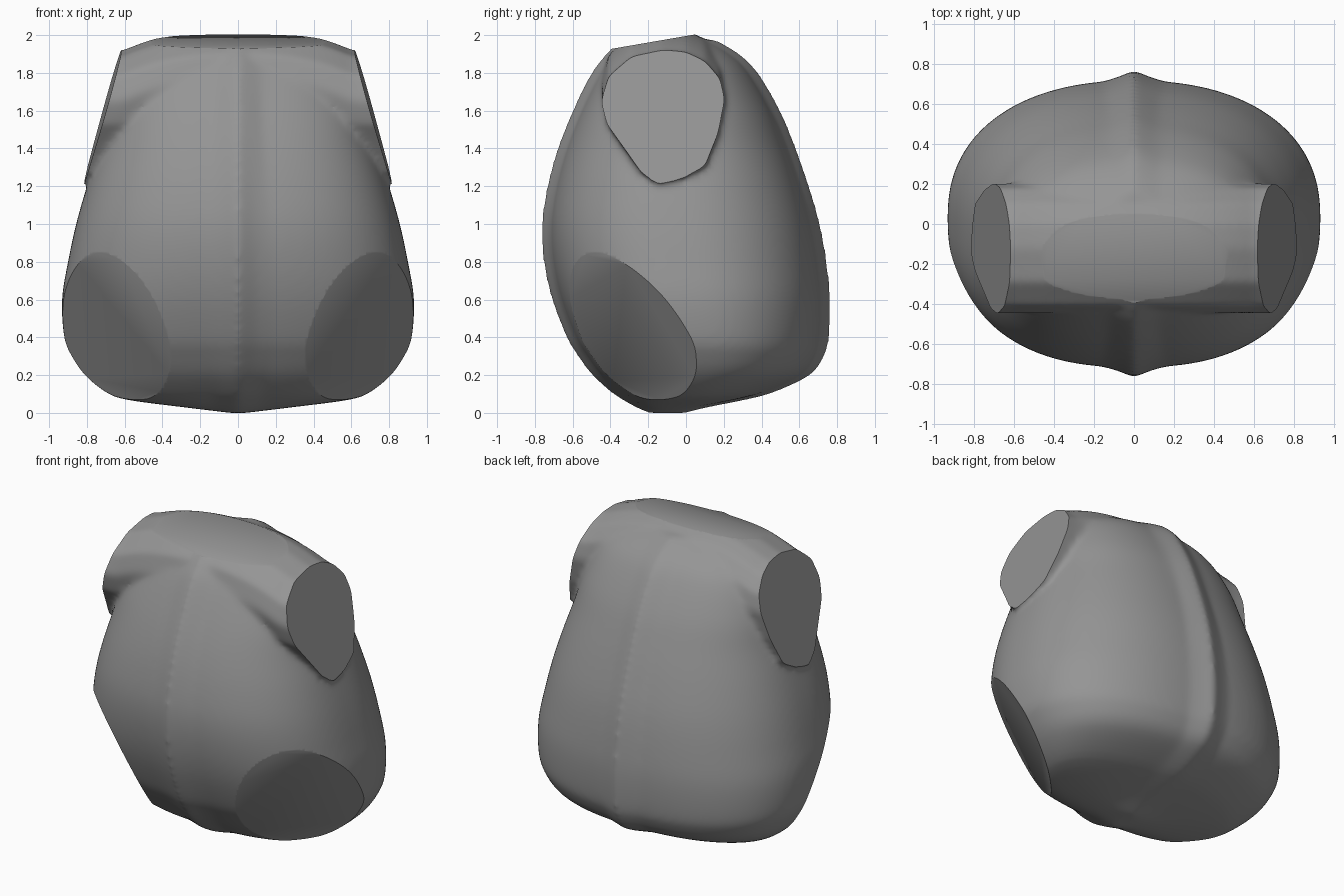
import bpy, bmesh, math
from mathutils import Vector

cube = bpy.data.objects.get("Cube")
if cube:
    bpy.data.objects.remove(cube, do_unlink=True)

SIDES = 96
STEPS = 4
KEEL, KEEL_WIDTH = 0.05, 0.13

# Trunk levels: height, half width, front y, back y
LEVELS = [
    (0.0, 0.04, -0.2, 0.0), (0.03, 0.29, -0.27, 0.12), (0.07, 0.59, -0.34, 0.32),
    (0.11, 0.7, -0.4, 0.47), (0.2, 0.81, -0.5, 0.66), (0.3, 0.88, -0.575, 0.735),
    (0.4, 0.92, -0.635, 0.76), (0.6, 0.932, -0.712, 0.767), (0.8, 0.9, -0.756, 0.748),
    (1.0, 0.857, -0.766, 0.712), (1.2, 0.8, -0.737, 0.655), (1.4, 0.735, -0.682, 0.585),
    (1.6, 0.68, -0.603, 0.502), (1.8, 0.59, -0.503, 0.385), (1.9, 0.46, -0.425, 0.285),
    (1.975, 0.28, -0.35, 0.16),
]

# Shoulder cross-section in y, z
SHOULDER = [
    (-0.12, 1.915), (0.0, 1.905), (0.1, 1.86), (0.18, 1.77), (0.205, 1.66), (0.17, 1.48),
    (0.1, 1.31), (-0.02, 1.25), (-0.15, 1.22), (-0.24, 1.28), (-0.42, 1.53),
    (-0.45, 1.65), (-0.41, 1.78), (-0.29, 1.88),
]


def power(v, n):
    return math.copysign(abs(v) ** n, v)


def smooth_levels():
    last = len(LEVELS) - 1
    for i in range(last):
        a, b, c, d = (LEVELS[min(max(i + k, 0), last)] for k in (-1, 0, 1, 2))
        for s in range(STEPS):
            t = s / STEPS
            yield [q + t / 2 * (r - p + t * (2 * p - 5 * q + 4 * r - w + t * (3 * q - p - 3 * r + w)))
                   for p, q, r, w in zip(a, b, c, d)]
    yield LEVELS[-1]


def trunk_ring(z, half, front, back):
    mid, depth = (front + back) / 2, (back - front) / 2 - KEEL
    ring = []
    for i in range(SIDES):
        a = math.tau * i / SIDES
        # the chest is a little squarer than the back
        n = 2.45 if math.sin(a) < 0 else 2.25
        x = half * power(math.cos(a), 2 / n)
        y = depth * power(math.sin(a), 2 / n)
        # raised centre line on chest and back
        y += math.copysign(KEEL * max(0, 1 - abs(x) / KEEL_WIDTH), y)
        ring.append((x, mid + y, z))
    return ring


def shoulder_ring(x):
    rise = 0.12 * max(0, 1 - abs(x / 0.62) ** 2.4)
    return [(x, y, z + rise) for y, z in SHOULDER]


def loft(bm, rings):
    loops = [[bm.verts.new(p) for p in ring] for ring in rings]
    for low, high in zip(loops, loops[1:]):
        for i in range(len(low)):
            j = (i + 1) % len(low)
            bm.faces.new((low[i], low[j], high[j], high[i]))
    bm.faces.new(loops[0][::-1])
    bm.faces.new(loops[-1])


def flat_cut(bm, point, normal):
    geom = bm.verts[:] + bm.edges[:] + bm.faces[:]
    cut = bmesh.ops.bisect_plane(bm, geom=geom, dist=1e-5, plane_co=point,
                                 plane_no=normal, clear_outer=True)["geom_cut"]
    edges = [e for e in cut if isinstance(e, bmesh.types.BMEdge) and e.is_boundary]
    caps = bmesh.ops.holes_fill(bm, edges=edges, sides=0)["faces"]
    for face in caps:
        face.smooth = False


# Trunk and shoulder bar
bm = bmesh.new()
loft(bm, [trunk_ring(*level) for level in smooth_levels()])
loft(bm, [shoulder_ring(i * 0.05) for i in range(-20, 21)])
bmesh.ops.recalc_face_normals(bm, faces=bm.faces)
mesh = bpy.data.meshes.new("torso")
bm.to_mesh(mesh)
bm.free()
torso = bpy.data.objects.new("torso", mesh)
bpy.context.collection.objects.link(torso)

# Blend them into one skin
remesh = torso.modifiers.new("blend", 'REMESH')
remesh.mode = 'VOXEL'
remesh.voxel_size = 0.018
soften = torso.modifiers.new("soften", 'SMOOTH')
soften.factor = 0.5
soften.iterations = 12
graph = bpy.context.evaluated_depsgraph_get()
skin = bpy.data.meshes.new_from_object(torso.evaluated_get(graph))
torso.modifiers.clear()
torso.data = skin

# Flat ends for neck, arms and legs
bm = bmesh.new()
bm.from_mesh(skin)
for face in bm.faces:
    face.smooth = True
flat_cut(bm, (0, 0.01, 1.997), (0, -0.17, 0.985))
for side in (-1, 1):
    flat_cut(bm, (side * 0.62, -0.12, 1.91), Vector((side, -0.03, 0.28)).normalized())
    leg = Vector((side * 0.656, -0.619, -0.43)).normalized()
    flat_cut(bm, leg * 0.415, leg)
bmesh.ops.recalc_face_normals(bm, faces=bm.faces)
bm.to_mesh(skin)
bm.free()

# Plain grey
grey = bpy.data.materials.new("plain grey")
grey.use_nodes = True
colour = (0.3, 0.3, 0.3, 1)
grey.diffuse_color = colour
grey.node_tree.nodes["Principled BSDF"].inputs["Base Color"].default_value = colour
skin.materials.clear()
skin.materials.append(grey)

bpy.ops.object.select_all(action='DESELECT')
torso.select_set(True)
bpy.context.view_layer.objects.active = torso
bpy.ops.object.shade_smooth_by_angle(angle=math.radians(35))
